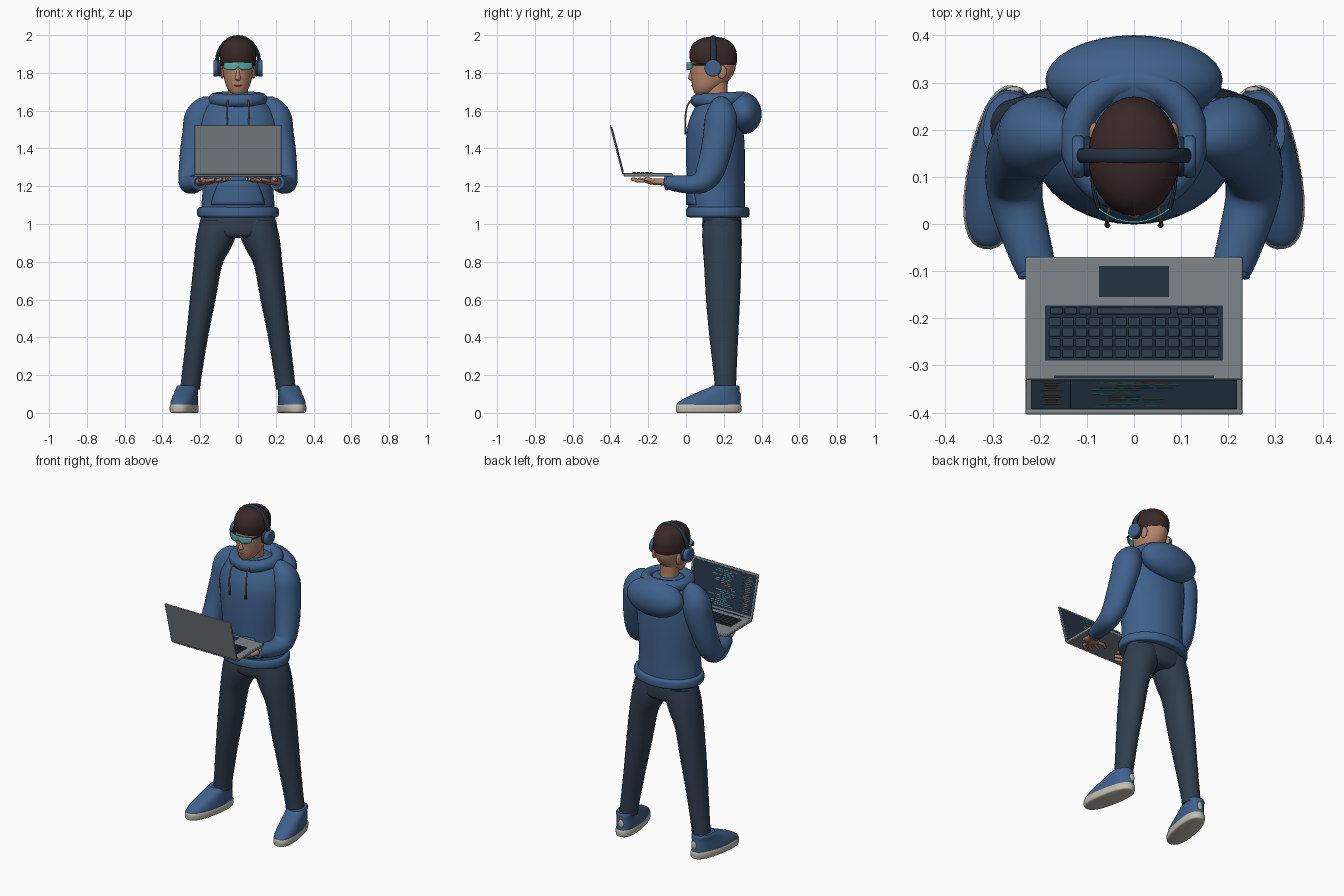
import bpy, bmesh, math, random
from mathutils import Vector, Matrix

if "Cube" in bpy.data.objects:
    bpy.data.objects.remove(bpy.data.objects["Cube"])


def material(name, r, g, b):
    m = bpy.data.materials.new(name)
    m.diffuse_color = (r, g, b, 1)
    m.use_nodes = True
    m.node_tree.nodes["Principled BSDF"].inputs["Base Color"].default_value = (r, g, b, 1)
    return m


BLUE = material("hoodie blue", .05, .12, .26)
SLATE = material("trouser slate", .03, .047, .075)
NAVY = material("dark navy", .018, .032, .055)
HAIR = material("dark brown hair", .04, .022, .021)
SKIN = material("skin", .47, .235, .145)
LIP = material("lip brown", .28, .11, .08)
GREY = material("laptop grey", .21, .24, .26)
CREAM = material("sole cream", .55, .51, .43)
TEAL = material("lens teal", .09, .42, .40)
TAN = material("cord tan", .26, .21, .15)
X, Y, Z = Vector((1, 0, 0)), Vector((0, 1, 0)), Vector((0, 0, 1))


def finish(ob, name, mat, angle=40):
    ob.name = name
    ob.data.materials.append(mat)
    bpy.ops.object.select_all(action='DESELECT')
    ob.select_set(True)
    bpy.context.view_layer.objects.active = ob
    bpy.ops.object.shade_smooth_by_angle(angle=math.radians(angle))
    return ob


def from_bmesh(bm, name, mat, angle=40):
    bmesh.ops.recalc_face_normals(bm, faces=bm.faces)
    me = bpy.data.meshes.new(name)
    bm.to_mesh(me)
    bm.free()
    ob = bpy.data.objects.new(name, me)
    bpy.context.collection.objects.link(ob)
    return finish(ob, name, mat, angle)


def spline(pts, steps):
    """Catmull-Rom resampling of a list of stations."""
    p = [Vector(q) for q in pts]
    p = [p[0]] + p + [p[-1]]
    out = []
    for a, b, c, d in zip(p, p[1:], p[2:], p[3:]):
        for i in range(steps):
            t = i / steps
            out.append((b * 2 + (c - a) * t + (a * 2 - b * 5 + c * 4 - d) * t ** 2
                        + (b * 3 - a - c * 3 + d) * t ** 3) / 2)
    return out + [p[-1]]


def loft(name, mat, stations, ref=None, n=28, power=2, steps=4, matrix=None):
    """Skin stations (x, y, z, r1, r2); level rings, or rings across the path if ref is given."""
    st = spline(stations, steps)
    pos = [Vector(s[:3]) for s in st]
    bm = bmesh.new()
    rings = []
    for i, s in enumerate(st):
        u, v = X, Y
        if ref:
            t = (pos[min(i + 1, len(pos) - 1)] - pos[max(i - 1, 0)]).normalized()
            u = (ref - t * ref.dot(t)).normalized()
            v = t.cross(u)
        ring = []
        for k in range(n):
            a = math.tau * k / n
            c, w = [math.copysign(abs(f) ** (2 / power), f) for f in (math.cos(a), math.sin(a))]
            ring.append(bm.verts.new(pos[i] + u * c * max(s[3], .001) + v * w * max(s[4], .001)))
        rings.append(ring)
    for a, b in zip(rings, rings[1:]):
        for k in range(n):
            bm.faces.new((a[k], a[(k + 1) % n], b[(k + 1) % n], b[k]))
    bm.faces.new(rings[0])
    bm.faces.new(rings[-1])
    if matrix:
        bm.transform(matrix)
    return from_bmesh(bm, name, mat)


def level(name, mat, rows, **kw):
    """Loft from rows of (z, centre y, half width, half depth)."""
    return loft(name, mat, [(0, cy, z, rx, ry) for z, cy, rx, ry in rows], **kw)


def tube(name, mat, pts, r, ref, n=12):
    return loft(name, mat, [(*p, r, r) for p in pts], ref=ref, n=n)


def ball(name, mat, loc, size, rot=(0, 0, 0)):
    bpy.ops.mesh.primitive_uv_sphere_add(segments=32, ring_count=16, location=loc, rotation=rot)
    bpy.context.object.scale = size
    return finish(bpy.context.object, name, mat)


def boxes(name, mat, items, matrix=Matrix(), bevel=0):
    """One mesh made of boxes given as (centre, size)."""
    bm = bmesh.new()
    for c, s in items:
        bmesh.ops.create_cube(bm, size=1, matrix=Matrix.Translation(c) @ Matrix.Diagonal((*s, 1)))
    bm.transform(matrix)
    ob = from_bmesh(bm, name, mat, 30)
    if bevel:
        m = ob.modifiers.new("bevel", 'BEVEL')
        m.width, m.segments = bevel, 2
    return ob


def sheet(name, mat, point, nu, nv, thick):
    """Curved plate from a function of u in -1..1 and v in 0..1."""
    bm = bmesh.new()
    g = [[bm.verts.new(point(2 * i / nu - 1, j / nv)) for i in range(nu + 1)] for j in range(nv + 1)]
    for j in range(nv):
        for i in range(nu):
            bm.faces.new((g[j][i], g[j][i + 1], g[j + 1][i + 1], g[j + 1][i]))
    ob = from_bmesh(bm, name, mat)
    m = ob.modifiers.new("thickness", 'SOLIDIFY')
    m.thickness, m.offset = thick, 0


# Head, face and hair
level("neck", SKIN, [(1.6, .175, .058, .06), (1.68, .165, .052, .056), (1.77, .16, .055, .062)])
level("head", SKIN, [(1.683, .085, .022, .03), (1.70, .098, .044, .056), (1.73, .115, .062, .082),
                     (1.77, .132, .074, .104), (1.82, .143, .083, .118), (1.88, .145, .088, .118),
                     (1.94, .145, .07, .095)])
level("hair", HAIR, [(1.842, .15, .089, .115), (1.865, .146, .095, .124), (1.91, .143, .096, .125),
                     (1.95, .142, .084, .108), (1.975, .142, .06, .077), (1.988, .142, .03, .04),
                     (1.991, .142, .004, .005)])
loft("nose", SKIN, [(0, .042, 1.835, .008, .012), (0, .032, 1.79, .011, .016),
                    (0, .03, 1.768, .016, .018), (0, .04, 1.757, .006, .008)], n=16)
ball("lips", LIP, (0, .04, 1.733), (.022, .01, .006))

# Wraparound glasses with a nose notch
def visor(u, v):
    x = .075 * u
    low = 1.815 + .018 * max(0, 1 - abs(u) * 4) + .012 * u ** 6
    return (x, .004 + 5 * x * x, low + (1.856 - low) * v)


sheet("glasses_lens", TEAL, visor, 24, 4, .004)

# Headphone band
arc = [(.113 * math.cos(a), .145, 1.85 + .14 * math.sin(a), .016, .01)
       for a in [math.pi * k / 12 for k in range(13)]]
loft("headphone_band", NAVY, arc, ref=Y, n=12)

# Hoodie body
level("hoodie_body", BLUE, [(1.06, .162, .195, .15), (1.12, .16, .192, .152), (1.22, .158, .188, .153),
                            (1.4, .155, .205, .156), (1.52, .155, .212, .146), (1.6, .165, .185, .127),
                            (1.65, .175, .14, .108), (1.68, .178, .08, .07)], n=40)
level("hoodie_hem", BLUE, [(1.035, .168, .195, .15), (1.04, .168, .212, .165), (1.062, .168, .217, .168),
                           (1.085, .168, .212, .164), (1.09, .168, .192, .15)], n=40)
ball("hood", BLUE, (0, .305, 1.588), (.188, .095, .112), (.15, 0, 0))
bpy.ops.mesh.primitive_torus_add(major_radius=.122, minor_radius=.035, major_segments=40,
                                 location=(0, .18, 1.66), rotation=(.06, 0, 0))
finish(bpy.context.object, "hoodie_collar", BLUE)


def pocket(u, v):
    x = u * (.14 - .045 * v ** 1.5)
    return (x, .16 - .155 * math.sqrt(1 - (x / .194) ** 2), 1.1 + .13 * v)


sheet("front_pocket", BLUE, pocket, 16, 6, .008)

# Trouser seat
level("trouser_seat", SLATE, [(1.06, .19, .185, .098), (1.02, .19, .2, .103), (.98, .19, .207, .104),
                              (.945, .19, .18, .1), (.925, .19, .12, .08)])

for s, side in ((1, "left_"), (-1, "right_")):
    def m(*rows):
        return [(s * r[0], *r[1:]) for r in rows]

    # Head accessories
    ball(side + "ear", SKIN, (s * .084, .19, 1.805), (.012, .025, .035))
    tube(side + "glasses_temple", NAVY, m((.074, .03, 1.845), (.086, .08, 1.845), (.09, .17, 1.84)), .005, Z, 8)
    for part, mat, x, r, w in (("ear_cushion", NAVY, .098, .043, .022), ("ear_cup", BLUE, .118, .045, .026)):
        bpy.ops.mesh.primitive_cylinder_add(vertices=32, radius=r, depth=w, location=(s * x, .143, 1.825),
                                            rotation=(0, math.pi / 2, 0))
        cup = finish(bpy.context.object, side + part, mat)
        b = cup.modifiers.new("bevel", 'BEVEL')
        b.width, b.segments = .009, 3

    # Drawstrings
    tube(side + "drawstring", TAN, m((.05, .06, 1.665), (.055, .015, 1.64), (.058, -.002, 1.58),
                                     (.056, -.003, 1.5)), .0045, X, 8)
    tube(side + "drawstring_tip", NAVY, m((.056, -.003, 1.5), (.056, -.003, 1.475)), .006, X, 8)

    # Sleeves and cuffs
    loft(side + "sleeve", BLUE, m((.12, .18, 1.645, .03, .03), (.165, .185, 1.62, .062, .06),
                                  (.2, .186, 1.565, .082, .084), (.217, .178, 1.48, .078, .086),
                                  (.238, .155, 1.37, .07, .08), (.25, .127, 1.28, .064, .074),
                                  (.254, .09, 1.228, .061, .062), (.248, .04, 1.21, .056, .05),
                                  (.228, -.03, 1.212, .05, .045), (.208, -.095, 1.22, .042, .036),
                                  (.205, -.105, 1.221, .03, .026)), ref=X)
    bpy.ops.mesh.primitive_torus_add(major_radius=.033, minor_radius=.009, location=(s * .206, -.1, 1.22),
                                     rotation=(math.pi / 2, 0, s * -.28))
    finish(bpy.context.object, side + "cuff", BLUE)

    # Palm-up hand under the laptop
    loft(side + "palm", SKIN, m((.206, -.09, 1.222, .02, .022), (.195, -.13, 1.223, .018, .028),
                                (.165, -.175, 1.225, .017, .042), (.135, -.205, 1.23, .012, .036)), ref=Z)
    for i, (x, y) in enumerate(((.045, -.205), (.06, -.245), (.085, -.275), (.12, -.285))):
        tube(side + "finger_%d" % (i + 1), SKIN, m((.13 + .012 * i, -.18 - .014 * i, 1.228),
             (x + .04, y + .03, 1.229), (x, y, 1.238)), .0095, Z, 10)
    tube(side + "thumb", SKIN, m((.185, -.14, 1.225), (.2, -.175, 1.23), (.19, -.215, 1.239)), .011, Z, 10)

    # Trouser leg
    loft(side + "trouser_leg", SLATE, m((.105, .19, 1.02, .09, .095), (.112, .19, .95, .104, .104),
                                        (.133, .192, .87, .094, .103), (.16, .194, .78, .076, .098),
                                        (.187, .196, .6, .068, .09), (.217, .2, .4, .058, .076),
                                        (.245, .207, .2, .053, .06), (.254, .208, .125, .052, .057)))

    # Shoe, toes turned out
    place = Matrix.Translation((s * .285, .12, 0)) @ Matrix.Rotation(s * .19, 4, 'Z')
    level(side + "shoe_sole", CREAM, [(0, 0, .058, .165), (.006, 0, .065, .174), (.03, 0, .067, .176),
                                      (.044, 0, .063, .172)], power=2.4, matrix=place, n=36)
    level(side + "shoe_upper", BLUE, [(.036, 0, .064, .172), (.055, .003, .064, .168),
                                      (.08, .022, .061, .147), (.108, .052, .058, .114),
                                      (.135, .085, .056, .08), (.145, .09, .05, .07)],
          power=2.3, matrix=place, n=36)
    ball(side + "heel_tab", CREAM, place @ Vector((0, .167, .085)), (.017, .008, .025))

# Laptop base with keyboard and trackpad
boxes("laptop_base", GREY, [((0, -.2, 1.26), (.46, .26, .018))], bevel=.004)
boxes("laptop_trackpad", NAVY, [((0, -.122, 1.2693), (.148, .066, .002))])
boxes("keyboard_tray", NAVY, [((0, -.231, 1.2693), (.378, .116, .002))])
keys = [((-.168 + .028 * i, -.207 - .0225 * j, 1.272), (.024, .018, .005))
        for i in range(13) for j in range(4)]
keys += [((s * x, -.184, 1.272), (.026, .015, .005)) for x in (.104, .134, .164) for s in (1, -1)]
keys.append(((0, -.184, 1.272), (.156, .015, .005)))
boxes("keyboard_keys", SLATE, keys, bevel=.002)
boxes("laptop_hinge", NAVY, [((0, -.324, 1.2695), (.34, .006, .003))])

# Laptop lid, screen and coloured dashes
lid = Matrix.Translation((0, -.328, 1.265)) @ Matrix.Rotation(math.radians(14.5), 4, 'X')
boxes("laptop_lid", GREY, [((0, -.005, .134), (.46, .009, .268))], lid, .003)
boxes("laptop_screen", NAVY, [((0, 0, .136), (.436, .002, .24))], lid)
random.seed(4)
dashes = {"teal": [], "tan": []}
for row in range(20):
    z = .238 - .0108 * row
    dashes["tan"].append(((-.175, .0015, z), (random.uniform(.02, .05), .001, .003)))
    x = -.09 + .018 * random.randint(0, 3)
    for k in range(random.randint(1, 4)):
        w = random.uniform(.015, .045)
        dashes[random.choice(("teal", "teal", "tan"))].append(((x + w / 2, .0015, z), (w, .001, .0035)))
        x += w + .008
boxes("screen_dashes_teal", TEAL, dashes["teal"], lid)
boxes("screen_dashes_tan", TAN, dashes["tan"], lid)
boxes("screen_sidebar_edge", SLATE, [((-.135, .0015, .136), (.002, .001, .235))], lid)
